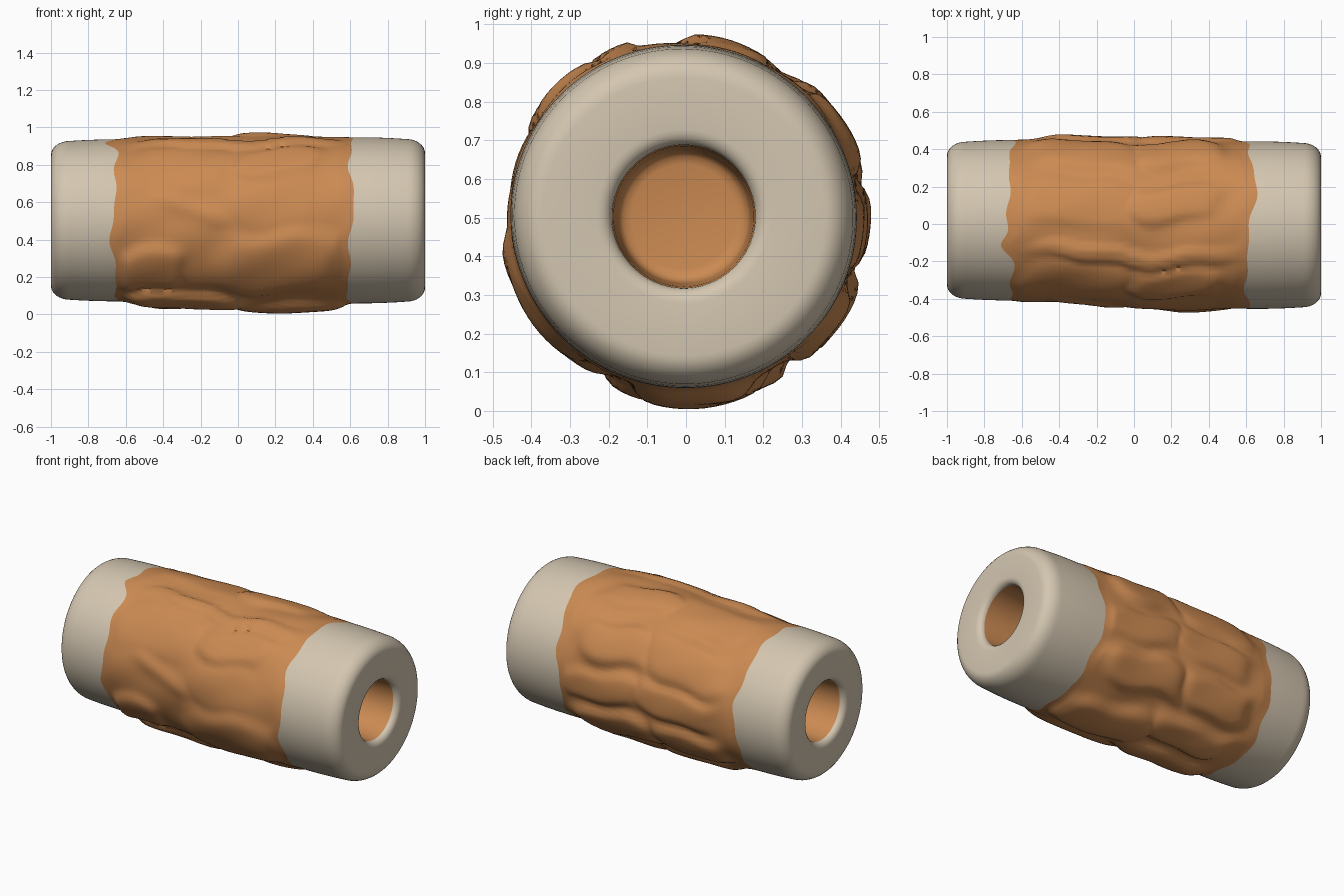
import bpy, bmesh
from math import sin, cos, pi, radians, degrees, exp

cube = bpy.data.objects.get("Cube")
if cube:
    bpy.data.objects.remove(cube)

SIDES = 120


def material(name, rgb):
    m = bpy.data.materials.new(name)
    m.use_nodes = True
    m.diffuse_color = (*rgb, 1)
    m.node_tree.nodes["Principled BSDF"].inputs["Base Color"].default_value = (*rgb, 1)
    return m


PALE = material("pale wood", (0.66, 0.57, 0.44))
BARK = material("orange bark", (0.60, 0.255, 0.085))

# Bark slabs: x centre, angle centre (0 front, 90 top), half length, half angle, height
SLABS = [
    (0.20, -33, 0.31, 25, 0.030), (-0.47, -40, 0.17, 18, 0.030),
    (-0.33, 38, 0.28, 20, 0.008), (0.20, 13, 0.22, 17, 0.006),
    (0.20, 46, 0.22, 13, 0.024), (0.00, 67, 0.52, 6, 0.020),
    (-0.28, 102, 0.28, 17, 0.014), (0.22, 106, 0.24, 12, 0.022),
    (-0.25, 146, 0.28, 18, 0.024), (0.24, 149, 0.24, 15, 0.034),
    (-0.22, 181, 0.27, 13, 0.026), (0.28, 184, 0.27, 12, 0.022),
    (-0.30, 214, 0.24, 14, 0.036), (0.22, 217, 0.28, 14, 0.040),
    (-0.25, 250, 0.28, 13, 0.040), (0.24, 266, 0.30, 19, 0.046),
    (-0.28, 285, 0.30, 13, 0.044),
]


def wrap(d):
    return (d + 180) % 360 - 180


def bark_height(x, a):
    """Soft-topped slabs with steep, slightly wandering sides."""
    deg = degrees(a) + 3 * sin(7 * x + 1) + 1.5 * sin(17 * x)
    xx = x + 0.025 * sin(5 * a) + 0.012 * sin(11 * a + 1)
    h = 0.0
    for cx, ca, hx, ha, height in SLABS:
        u, v = abs(xx - cx) / hx, abs(wrap(deg - ca)) / ha
        d = (u ** 4 + v ** 4) ** 0.25
        h = max(h, height / (1 + exp(min(30, (d - 0.98) * 11))))
    # Diagonal ridge on the front
    ridge = wrap(degrees(a) - 12 + 45 * (x + 0.33)) / 7
    h = max(h, 0.016 * exp(-ridge ** 2 - ((x + 0.25) / 0.19) ** 4))
    return h + 0.003 * sin(4 * a + 9 * x) + 0.0025 * sin(9 * a - 13 * x)


def border(side, a):
    """Wandering line where bark meets bare wood."""
    wave = 0.013 * sin(3 * a + side) + 0.010 * sin(7 * a) + 0.006 * sin(13 * a + 2)
    if side < 0:
        return -0.66 + wave - 0.06 * exp(-(wrap(degrees(a) - 72) / 8) ** 2)
    return 0.60 + wave + 0.04 * exp(-(wrap(degrees(a) - 108) / 40) ** 2)


def blend(x):
    """0 at the narrow end of the log, 1 at the wide end."""
    t = max(0, min(1, (x + 0.6) / 0.9))
    return t * t * (3 - 2 * t)


def ring(bm, xr):
    """One loop of vertices; xr(angle) gives position along the log and radius."""
    loop = []
    for i in range(SIDES):
        a = 2 * pi * i / SIDES
        x, r = xr(a)
        drift = 0.02 - 0.026 * blend(x)
        loop.append(bm.verts.new((x, drift - r * cos(a), 0.503 + r * sin(a))))
    return loop


def build(name, rings, mat, cap_last=False):
    bm = bmesh.new()
    loops = [ring(bm, f) for f in rings]
    for p, q in zip(loops, loops[1:]):
        for i in range(SIDES):
            j = (i + 1) % SIDES
            bm.faces.new((p[i], p[j], q[j], q[i]))
    if cap_last:
        bm.faces.new(loops[-1])
    bmesh.ops.recalc_face_normals(bm, faces=bm.faces)
    me = bpy.data.meshes.new(name)
    bm.to_mesh(me)
    bm.free()
    me.materials.append(mat)
    ob = bpy.data.objects.new(name, me)
    bpy.context.scene.collection.objects.link(ob)
    bpy.ops.object.select_all(action="DESELECT")
    ob.select_set(True)
    bpy.context.view_layer.objects.active = ob
    bpy.ops.object.shade_smooth_by_angle(angle=radians(50))
    return ob


def surface(x, a):
    """Outer radius: bare wood blending into relief between the borders."""
    lo, hi = border(-1, a), border(1, a)
    fade = max(0, min(1, (x - lo) / 0.06, (hi - x) / 0.06))
    bare = 0.431 + 0.015 * blend(x) + 0.003 * sin(2 * a + x)
    taper = 0.009 * max(0, (abs(x) - 0.65) / 0.25) ** 2
    return bare - taper + fade * (0.002 + bark_height(x, a))


# Bark sleeve
def bark_ring(t):
    def f(a):
        lo, hi = border(-1, a), border(1, a)
        x = lo + (hi - lo) * t
        return x, surface(x, a)
    return f


STEPS = 110
build("bark_sleeve", [bark_ring(k / STEPS) for k in range(STEPS + 1)], BARK)


# Bare wood ends with rounded shoulders
def end_rings(side):
    rings = []
    for t in (0, 0.25, 0.5, 0.75, 1):
        def along(a, t=t):
            b = border(side, a)
            x = b + (side * 0.90 - b) * t
            return x, surface(x, a)
        rings.append(along)
    for k in range(1, 9):
        q = k / 8 * pi / 2
        rings.append(lambda a, q=q: (side * (0.90 + 0.10 * sin(q)),
                                     surface(side * 0.9, a) - 0.075 * (1 - cos(q))))
    rings.append(lambda a: (side, 0.225))
    for k in range(1, 6):
        q = k / 5 * pi / 2
        rings.append(lambda a, q=q: (side * (1 - 0.035 * (1 - cos(q))),
                                     0.225 - 0.04 * sin(q)))
    return rings


# Blind hollow in each end, with a rounded floor
HOLLOW = [(0.965, 0.185), (0.9, 0.181), (0.78, 0.176), (0.69, 0.172),
          (0.665, 0.167), (0.652, 0.155), (0.647, 0.135)]

for side, label in ((1, "left"), (-1, "right")):
    build(label + "_wood_end", end_rings(side), PALE)
    socket = build(label + "_hollow",
                   [lambda a, x=x, r=r: (side * x, r) for x, r in HOLLOW],
                   BARK, cap_last=True)
    # The hollow is seen from inside
    floor = max(socket.data.polygons, key=lambda p: len(p.vertices))
    if floor.normal.x * side < 0:
        socket.data.flip_normals()
